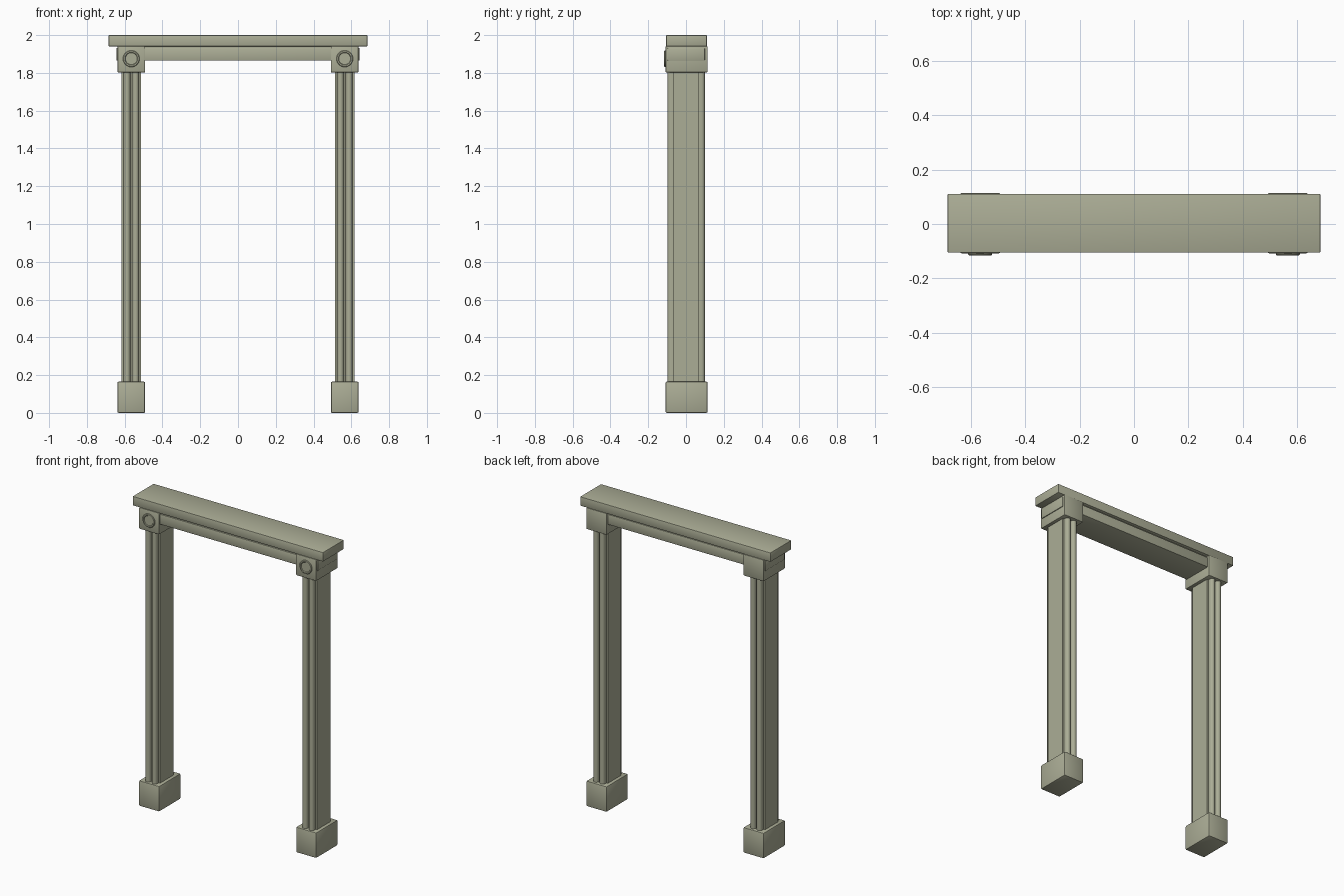
import bpy, bmesh, math

if "Cube" in bpy.data.objects:
    bpy.data.objects.remove(bpy.data.objects["Cube"])

stone = bpy.data.materials.new("sage stone")
stone.diffuse_color = (0.41, 0.42, 0.305, 1)
stone.use_nodes = True
stone.node_tree.nodes["Principled BSDF"].inputs["Base Color"].default_value = stone.diffuse_color


def finish(name, bm, bevel=0.0):
    bmesh.ops.recalc_face_normals(bm, faces=bm.faces)
    if bevel:
        bmesh.ops.bevel(bm, geom=list(bm.edges), offset=bevel, segments=2,
                        profile=0.5, affect='EDGES')
    me = bpy.data.meshes.new(name)
    bm.to_mesh(me)
    bm.free()
    ob = bpy.data.objects.new(name, me)
    bpy.context.collection.objects.link(ob)
    me.materials.append(stone)
    bpy.ops.object.select_all(action='DESELECT')
    ob.select_set(True)
    bpy.context.view_layer.objects.active = ob
    bpy.ops.object.shade_smooth_by_angle(angle=math.radians(35))
    return ob


def box(name, x, y, z, bevel=0.004):
    bm = bmesh.new()
    bmesh.ops.create_cube(bm, size=1)
    for v in bm.verts:
        for i, (lo, hi) in enumerate((x, y, z)):
            v.co[i] = lo if v.co[i] < 0 else hi
    return finish(name, bm, bevel)


def column(name, cx, z0, z1):
    # slab with two rounded ridges on the front and on the back
    half, yb, yr, r = 0.051, 0.068, 0.099, 0.018
    side = [(-half, -yb)]
    for c in (-0.023, 0.023):
        side.append((c - r, -yb))
        for i in range(9):
            a = math.pi * i / 8
            side.append((c - r * math.cos(a), -(yr - r) - r * math.sin(a)))
        side.append((c + r, -yb))
    side.append((half, -yb))
    pts = side + [(-x, -y) for x, y in side]
    bm = bmesh.new()
    f = bm.faces.new([bm.verts.new((cx + x, y + 0.001, z0)) for x, y in pts])
    ext = bmesh.ops.extrude_face_region(bm, geom=[f])
    for v in ext["geom"]:
        if isinstance(v, bmesh.types.BMVert):
            v.co.z = z1
    return finish(name, bm)


def rosette(name, cx, cz):
    # raised ring with a sunken centre, turned about the y axis
    prof = [(0.044, -0.10), (0.044, -0.112), (0.041, -0.1155),
            (0.034, -0.1155), (0.031, -0.111)]
    n = 40
    bm = bmesh.new()
    rings = [[bm.verts.new((cx + r * math.cos(2 * math.pi * i / n), y,
                            cz + r * math.sin(2 * math.pi * i / n)))
              for i in range(n)] for r, y in prof]
    for a, b in zip(rings, rings[1:]):
        for i in range(n):
            j = (i + 1) % n
            bm.faces.new((a[i], a[j], b[j], b[i]))
    bm.faces.new(rings[-1])
    bm.faces.new(rings[0])
    return finish(name, bm)


# top slab, lintel and the recessed strip between them
box("top_slab", (-0.685, 0.685), (-0.105, 0.111), (1.94, 2.0))
box("lintel", (-0.643, 0.643), (-0.098, 0.100), (1.865, 1.932))
box("recess_strip", (-0.62, 0.62), (-0.088, 0.090), (1.90, 1.95), 0)

# posts
for s, label in ((-1, "left"), (1, "right")):
    cx = s * 0.565
    xr = (cx - 0.073, cx + 0.073)
    box(label + "_base_block", xr, (-0.108, 0.114), (0.0, 0.165), 0.006)
    box(label + "_corner_block", xr, (-0.108, 0.114), (1.802, 1.942), 0.005)
    column(label + "_column", cx, 0.15, 1.815)
    rosette(label + "_rosette", cx, 1.875)
